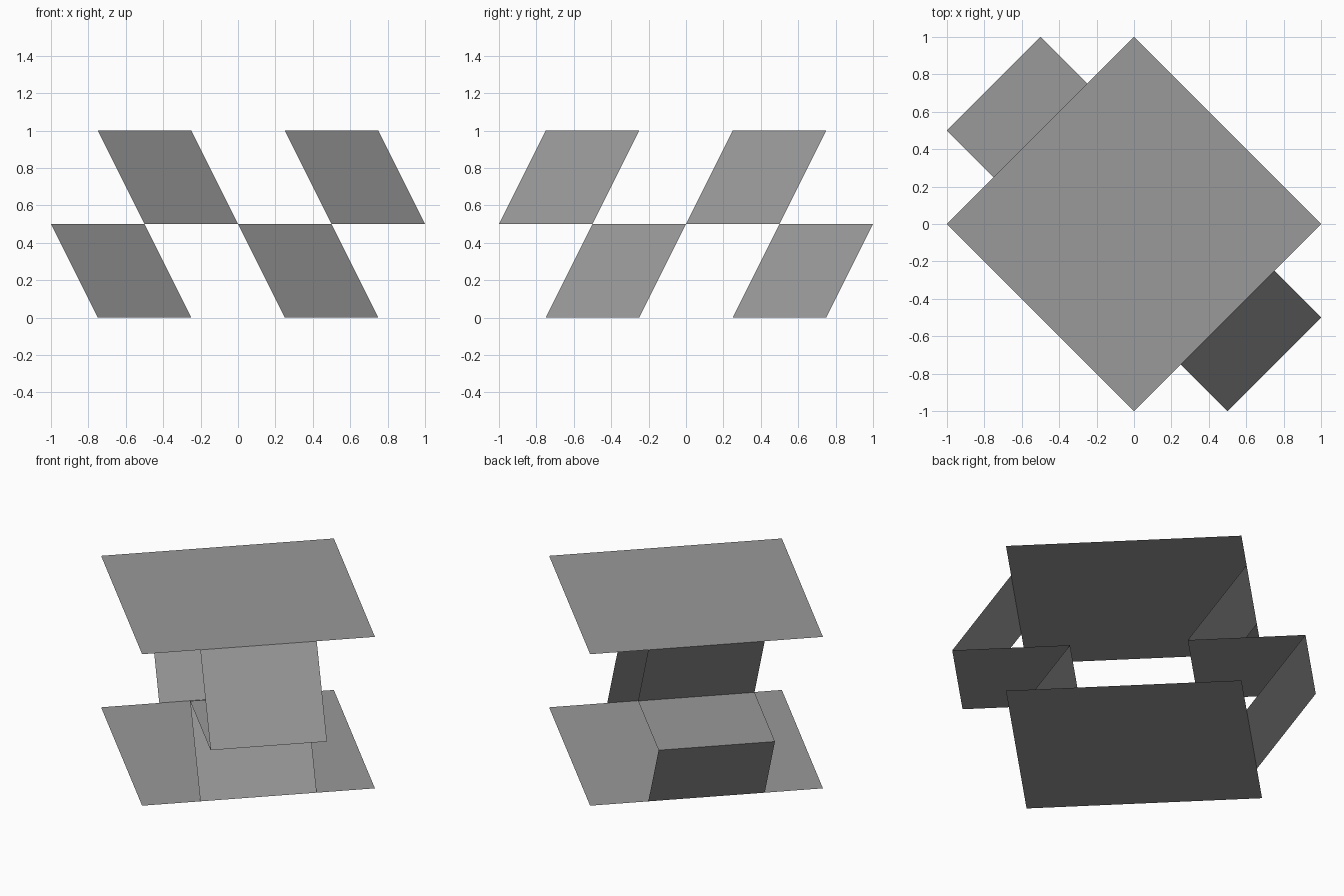
import bpy, bmesh, math
from mathutils import Matrix

if "Cube" in bpy.data.objects:
    bpy.data.objects.remove(bpy.data.objects["Cube"])

H = math.sqrt(0.5)                      # half side of the square plates
TURN = Matrix.Rotation(-math.pi / 4, 4, 'Z')

# Dark grey finish shared by all parts
grey = bpy.data.materials.new("dark_grey")
grey.diffuse_color = (0.32, 0.32, 0.32, 1)
grey.use_nodes = True
grey.node_tree.nodes["Principled BSDF"].inputs["Base Color"].default_value = grey.diffuse_color


def sheet(name, profile, half_width):
    """Sweep an (x, z) profile along y into a thin sheet, turned 45 degrees."""
    bm = bmesh.new()
    rows = [[bm.verts.new((x, y, z)) for y in (-half_width, half_width)]
            for x, z in profile]
    for a, b in zip(rows, rows[1:]):
        bm.faces.new((a[0], b[0], b[1], a[1]))
    bm.transform(TURN)
    mesh = bpy.data.meshes.new(name)
    bm.to_mesh(mesh)
    bm.free()
    mesh.materials.append(grey)
    ob = bpy.data.objects.new(name, mesh)
    bpy.context.collection.objects.link(ob)
    return ob


# Square top and bottom plates
for name, z in (("bottom_plate", 0), ("top_plate", 1)):
    sheet(name, [(-H, z), (H, z)], H)

# Folded Z-shaped supports: plate edge, fold, level shelf, fold, plate edge
sheet("front_right_support",
      [(H, 0), (0.5 * H, 0.5), (1.5 * H, 0.5), (H, 1)], H / 2)
sheet("back_left_support",
      [(-H, 0), (-1.5 * H, 0.5), (-0.5 * H, 0.5), (-H, 1)], H / 2)
